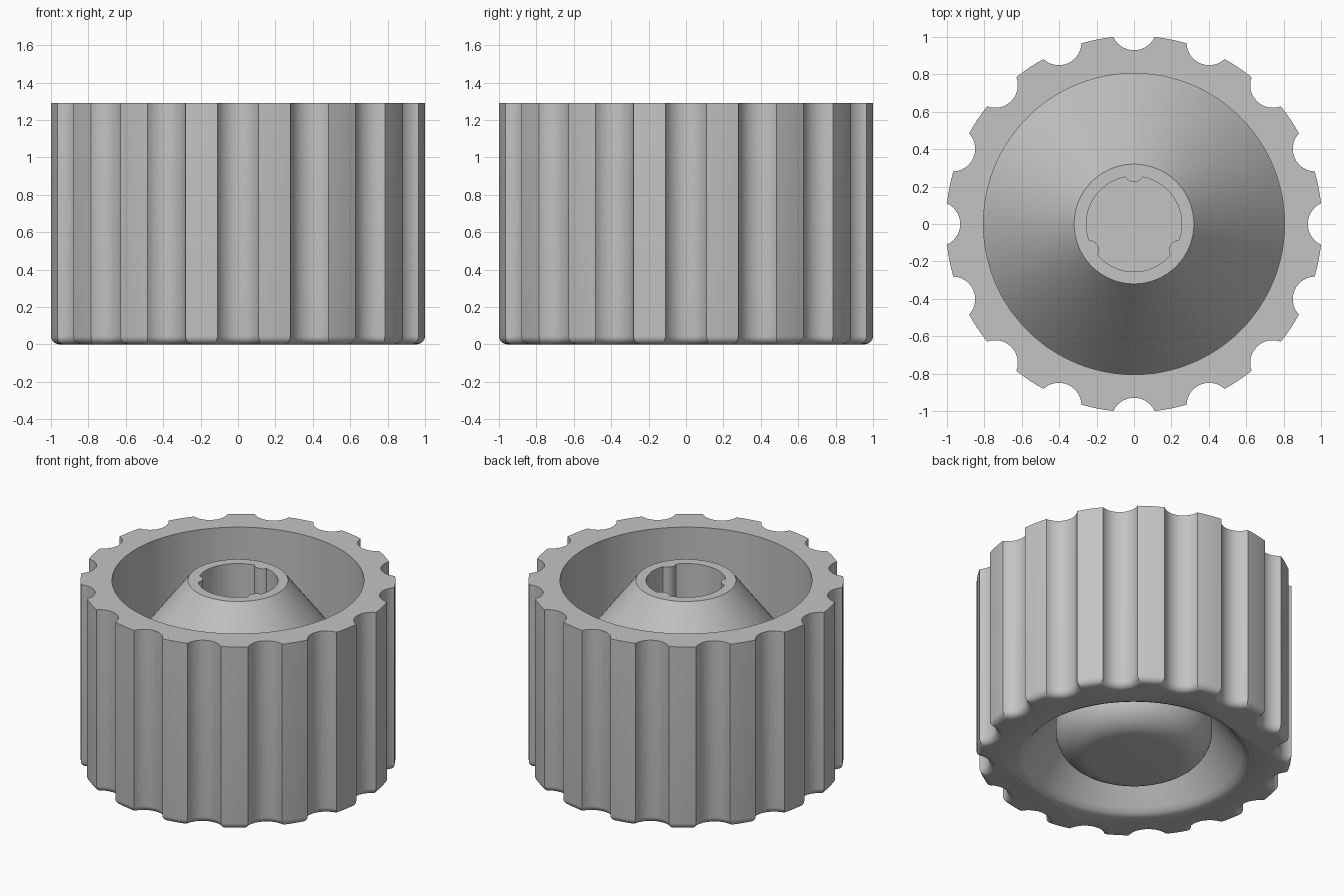
import bpy, bmesh
from math import sin, cos, acos, atan2, pi, radians

cube = bpy.data.objects.get("Cube")
if cube:
    bpy.data.objects.remove(cube, do_unlink=True)

HEIGHT = 1.29

grey = bpy.data.materials.new("plain_grey")
grey.use_nodes = True
colour = (0.55, 0.55, 0.55, 1)
grey.diffuse_color = colour
grey.node_tree.nodes["Principled BSDF"].inputs["Base Color"].default_value = colour


def notched_circle(radius, notch_centre, notch_radius, count, land_steps, notch_steps=14, start=0.0):
    """Circle outline with round notches bitten out at equal angles."""
    half = acos((radius**2 + notch_centre**2 - notch_radius**2) / (2 * radius * notch_centre))
    sweep = atan2(radius * sin(half), notch_centre - radius * cos(half))
    pitch = 2 * pi / count
    points = []
    for n in range(count):
        turn = start + n * pitch
        for i in range(notch_steps):
            t = sweep * (1 - 2 * i / notch_steps)
            x, y = notch_centre - notch_radius * cos(t), -notch_radius * sin(t)
            points.append((x * cos(turn) - y * sin(turn), x * sin(turn) + y * cos(turn)))
        for i in range(land_steps):
            t = turn + half + (pitch - 2 * half) * i / land_steps
            points.append((radius * cos(t), radius * sin(t)))
    return points


def loft(name, layers, cap=True):
    """Skin a stack of (outline, z) layers; without caps the stack closes on itself."""
    bm = bmesh.new()
    rings = [[bm.verts.new((x, y, z)) for x, y in outline] for outline, z in layers]
    pairs = list(zip(rings, rings[1:]))
    if cap:
        bm.faces.new(rings[0])
        bm.faces.new(rings[-1])
    else:
        pairs.append((rings[-1], rings[0]))
    for low, high in pairs:
        for i in range(len(low)):
            j = (i + 1) % len(low)
            bm.faces.new((low[i], low[j], high[j], high[i]))
    bmesh.ops.recalc_face_normals(bm, faces=bm.faces)
    mesh = bpy.data.meshes.new(name)
    bm.to_mesh(mesh)
    bm.free()
    mesh.materials.append(grey)
    obj = bpy.data.objects.new(name, mesh)
    bpy.context.collection.objects.link(obj)
    return obj


def revolve(name, profile, steps=96):
    """Closed ring turned about z from (radius, z) points."""
    turns = [2 * pi * i / steps for i in range(steps)]
    return loft(name, [([(r * cos(t), r * sin(t)) for t in turns], z) for r, z in profile], cap=False)


# Scalloped body with a rounded lower edge
EDGE = 0.045
layers = []
for i in range(7):
    a = pi / 2 * i / 6
    inset = EDGE * (1 - sin(a))
    layers.append((notched_circle(1.006 - inset, 1.05, 0.121 + inset, 16, 4), EDGE * (1 - cos(a))))
layers.append((notched_circle(1.006, 1.05, 0.121, 16, 4), HEIGHT))
knob = loft("knob_body", layers)

# Upper recess leaves a conical hub
upper = revolve("upper_recess_cutter", [(0.32, 1.4), (0.32, HEIGHT), (0.805, 0.65), (0.805, 1.4)])

# Lower recess leaves a rounded central boss
boss = [(0.29 + 0.21 * sin(a), 0.21 * (1 - cos(a))) for a in [pi / 2 * i / 10 for i in range(10, -1, -1)]]
lower = revolve("lower_recess_cutter",
                [(0.74, -0.1), (0.74, 0), (0.715, 0.012), (0.69, 0.04), (0.5, 0.3)] + boss + [(0.29, -0.1)])

# Blind socket with three inner ribs
socket_outline = notched_circle(0.255, 0.28, 0.055, 3, 24, start=pi / 2)
socket = loft("socket_cutter", [(socket_outline, 0.4), (socket_outline, 1.4)])

# Cut the recesses, then keep the finished mesh
cutters = (upper, lower, socket)
for cutter in cutters:
    cutter.hide_render = True
    mod = knob.modifiers.new(cutter.name, "BOOLEAN")
    mod.operation = "DIFFERENCE"
    mod.solver = "EXACT"
    mod.object = cutter
bpy.context.view_layer.update()
finished = bpy.data.meshes.new_from_object(knob.evaluated_get(bpy.context.evaluated_depsgraph_get()))
knob.modifiers.clear()
knob.data = finished
for cutter in cutters:
    bpy.data.objects.remove(cutter, do_unlink=True)

bpy.ops.object.select_all(action="DESELECT")
knob.select_set(True)
bpy.context.view_layer.objects.active = knob
bpy.ops.object.shade_smooth_by_angle(angle=radians(28))
